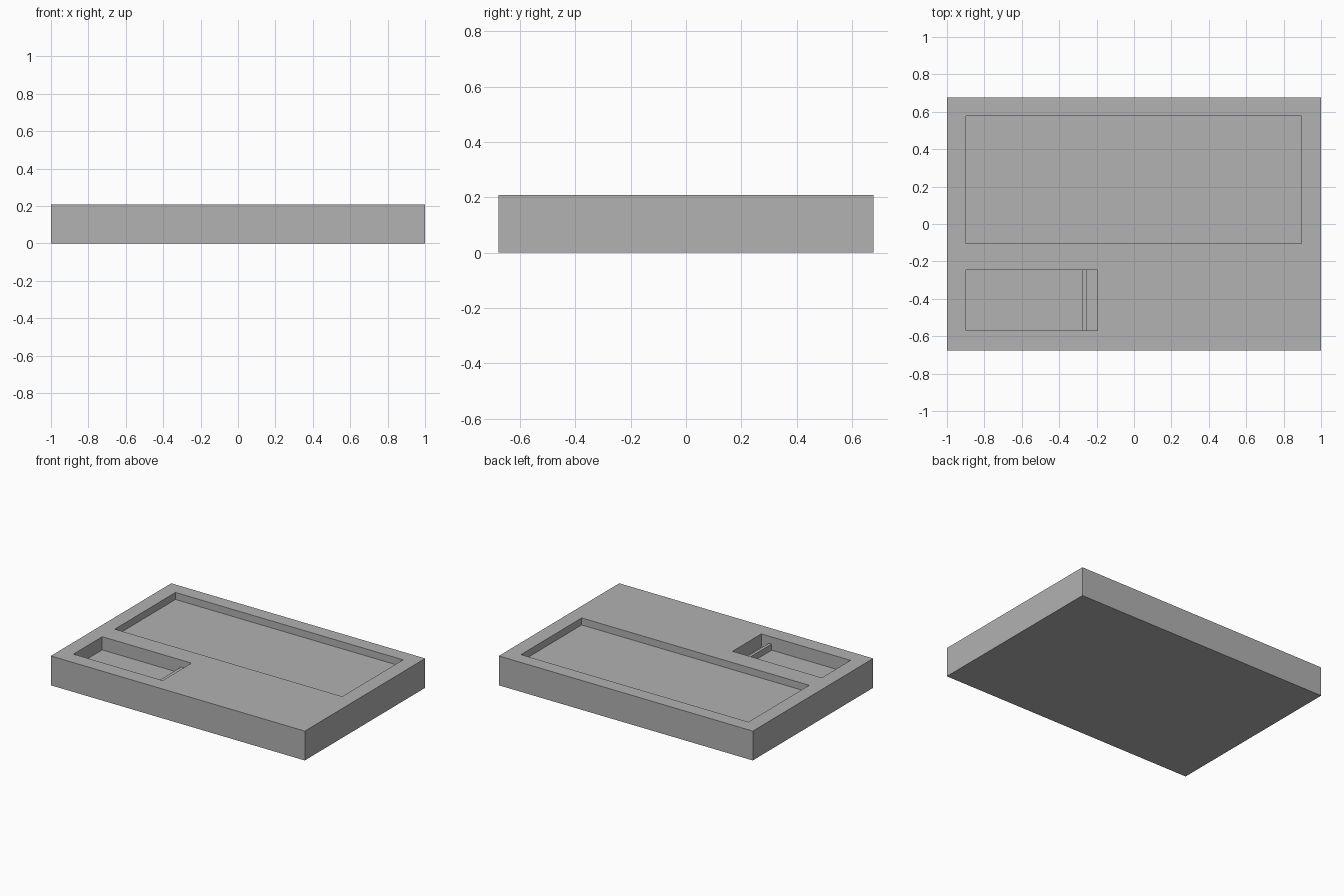
import bpy

cube = bpy.data.objects.get("Cube")
if cube:
    bpy.data.objects.remove(cube, do_unlink=True)

TOP = 0.209
TRAY_FLOOR = TOP - 0.05
BAY_FLOOR = TOP - 0.094

grey = bpy.data.materials.new("mid grey")
grey.use_nodes = True
color = (0.445, 0.445, 0.445, 1)
grey.diffuse_color = color
grey.node_tree.nodes["Principled BSDF"].inputs["Base Color"].default_value = color


def box(name, x, y, z):
    """Box spanning the given (low, high) ranges."""
    spans = (x, y, z)
    bpy.ops.mesh.primitive_cube_add(size=1, location=[sum(s) / 2 for s in spans])
    obj = bpy.context.object
    obj.name = name
    obj.scale = [s[1] - s[0] for s in spans]
    bpy.ops.object.transform_apply(location=True, rotation=False, scale=True)
    obj.data.materials.append(grey)
    return obj


def cut_pocket(body, x, y, floor):
    """Sink a rectangular pocket into the top of the body."""
    cutter = box("pocket_cutter", x, y, (floor, TOP + 0.1))
    cutter.hide_render = True
    mod = body.modifiers.new("pocket", "BOOLEAN")
    mod.operation = "DIFFERENCE"
    mod.solver = "EXACT"
    mod.object = cutter
    bpy.context.view_layer.objects.active = body
    bpy.ops.object.modifier_apply(modifier=mod.name)
    bpy.data.objects.remove(cutter, do_unlink=True)


# Slab body with a wide shallow tray and a small deep bay
slab = box("slab", (-1, 1), (-0.677, 0.677), (0, TOP))
cut_pocket(slab, (-0.897, 0.895), (-0.105, 0.578), TRAY_FLOOR)
cut_pocket(slab, (-0.897, -0.194), (-0.57, -0.246), BAY_FLOOR)

# Low rib across the bay, seated slightly into its walls and floor
box("divider_rib", (-0.276, -0.255), (-0.575, -0.241), (BAY_FLOOR - 0.01, TRAY_FLOOR))
